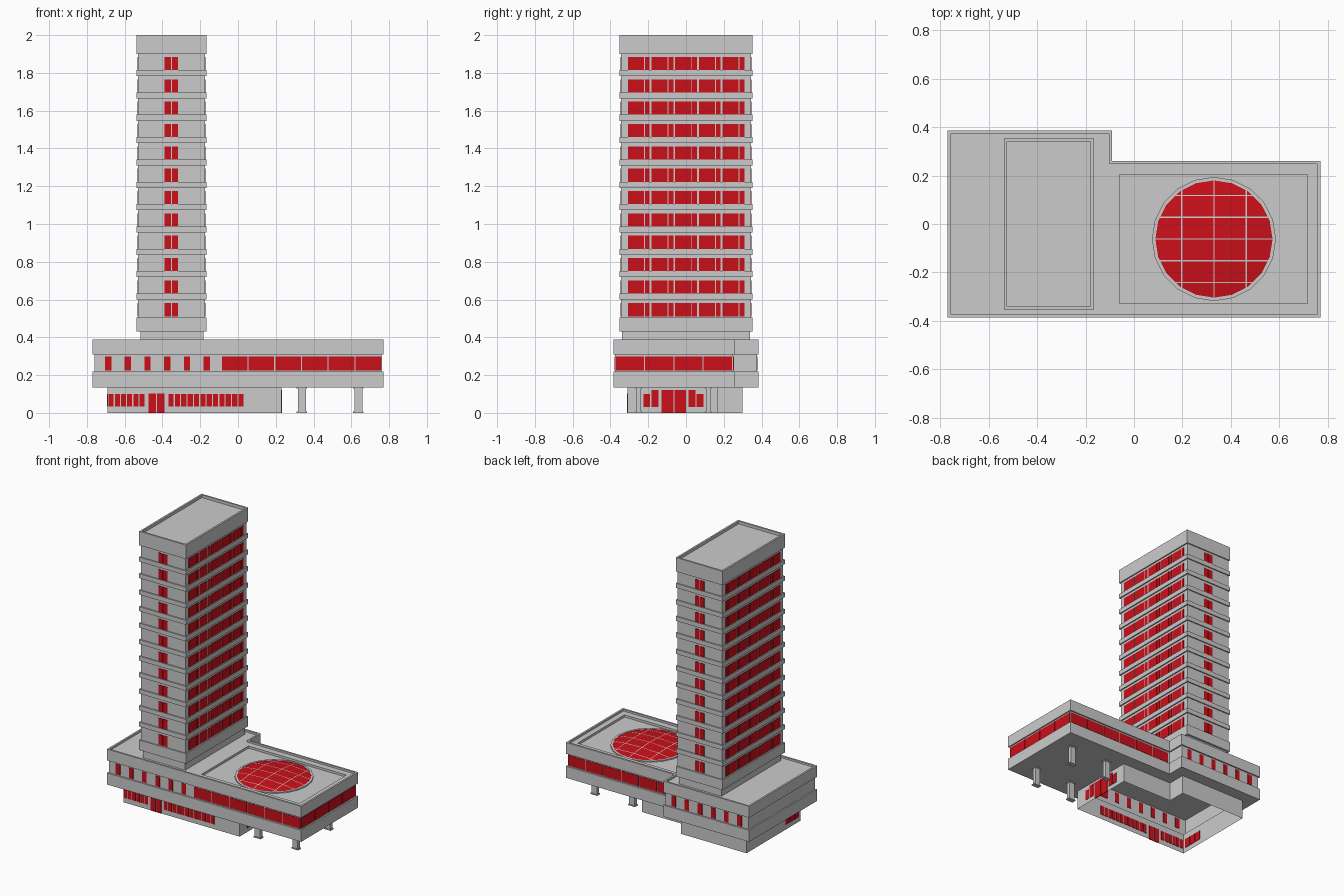
import bpy, bmesh, math

if "Cube" in bpy.data.objects:
    bpy.data.objects.remove(bpy.data.objects["Cube"])

red = bpy.data.materials.new("red_glass")
red.diffuse_color = (0.6, 0.005, 0.01, 1)
red.use_nodes = True
red.node_tree.nodes["Principled BSDF"].inputs["Base Color"].default_value = red.diffuse_color


def finish(name, bm, mat=None):
    me = bpy.data.meshes.new(name)
    bm.to_mesh(me)
    bm.free()
    ob = bpy.data.objects.new(name, me)
    bpy.context.collection.objects.link(ob)
    if mat:
        me.materials.append(mat)
    return ob


def rect(x0, x1, y0, y1):
    return [(x0, y0), (x1, y0), (x1, y1), (x0, y1)]


def circle(cx, cy, r, n):
    return [(cx + r * math.cos(2 * math.pi * i / n), cy + r * math.sin(2 * math.pi * i / n)) for i in range(n)]


def prism(name, outline, z0, z1, hole=None, caps=True):
    """Vertical extrusion of an outline, optionally with a hole or without caps."""
    bm = bmesh.new()
    rims = ([], [])
    for loop in [outline] + ([hole] if hole else []):
        lo = [bm.verts.new((x, y, z0)) for x, y in loop]
        hi = [bm.verts.new((x, y, z1)) for x, y in loop]
        n = len(loop)
        for i in range(n):
            j = (i + 1) % n
            bm.faces.new((lo[i], lo[j], hi[j], hi[i]))
            rims[0].append(bm.edges.get((lo[i], lo[j])))
            rims[1].append(bm.edges.get((hi[i], hi[j])))
    if caps:
        for rim in rims:
            bmesh.ops.triangle_fill(bm, use_beauty=True, edges=rim, normal=(0, 0, 1))
    bmesh.ops.recalc_face_normals(bm, faces=bm.faces[:])
    return finish(name, bm)


def boxes(name, bounds, mat=None):
    """Several boxes (x0, x1, y0, y1, z0, z1) in one object."""
    bm = bmesh.new()
    for x0, x1, y0, y1, z0, z1 in bounds:
        vs = bmesh.ops.create_cube(bm, size=1)["verts"]
        for v in vs:
            v.co = (x1 if v.co.x > 0 else x0, y1 if v.co.y > 0 else y0, z1 if v.co.z > 0 else z0)
    return finish(name, bm, mat)


T = 0.003  # half thickness of a glass pane


def facing_y(y, x0, x1, z0, z1):
    return (x0, x1, y - T, y + T, z0, z1)


def facing_x(x, y0, y1, z0, z1):
    return (x - T, x + T, y0, y1, z0, z1)


def split(a, b, n, gap):
    w = (b - a + gap) / n
    return [(a + i * w, a + (i + 1) * w - gap) for i in range(n)]


def podium(d):
    """L-shaped podium outline inset by d."""
    return [(-.77 + d, -.385 + d), (.77 - d, -.385 + d), (.77 - d, .26 - d),
            (-.09 - d, .26 - d), (-.09 - d, .385 - d), (-.77 + d, .385 - d)]


# Ground floor: open shell with glazing
ground = [(-.69, -.31), (.23, -.31), (.23, .17), (-.17, .17), (-.17, .30), (-.69, .30)]
prism("ground_floor_walls", ground, 0, .137, caps=False)
panes = [facing_y(-.31, a, b, .035, .10)
         for a, b in split(-.685, -.495, 6, .006) + split(-.368, .03, 12, .006)]
panes += [facing_y(-.31, a, b, 0, .103) for a, b in split(-.473, -.39, 2, .005)]
panes += [facing_x(-.69, a, b, .035, .10) for a, b in split(-.29, -.14, 3, .006)]
for a, b, z0, z1 in [(-.226, -.19, .03, .10), (-.183, -.145, .03, .12), (-.13, -.067, 0, .12),
                     (-.062, .0, 0, .12), (.012, .05, .03, .12), (.056, .092, .03, .10)]:
    panes.append(facing_x(.23, a, b, z0, z1))
boxes("ground_floor_glass", panes, red)

# Columns under the wing, with slim feet and heads
cols = []
for cx in (.338, .637):
    for cy in (-.25, .118):
        for w, z0, z1 in ((.021, 0, .137), (.027, 0, .008), (.027, .128, .137)):
            cols.append((cx - w, cx + w, cy - w * .62, cy + w * .62, z0, z1))
boxes("columns", cols)

# Podium: hollow lower band, window wall, upper band with roof rim
prism("podium_underside", podium(0), .135, .145, hole=ground)
prism("podium_lower_band", podium(0), .145, .218, hole=podium(.01))
prism("podium_window_wall", podium(.01), .215, .312, caps=False)
prism("podium_upper_band", podium(0), .308, .36)
prism("podium_roof_rim", podium(0), .36, .389, hole=podium(.013))
prism("podium_roof", podium(.013), .36, .376, hole=rect(-.06, .717, -.328, .204))

Z0, Z1 = .224, .298
panes = []
for i in range(6):
    x = -.705 + i * .1045
    panes.append(facing_y(-.375, x, x + .034, Z0, Z1))
    panes.append(facing_y(.375, x, x + .034, Z0, Z1))
for a, b in split(-.085, .757, 6, .006):
    panes += [facing_y(-.375, a, b, Z0, Z1), facing_y(.25, a, b, Z0, Z1)]
panes += [facing_x(.76, a, b, Z0, Z1) for a, b in split(-.372, .243, 4, .006)]
boxes("podium_glass", panes, red)

# Skylight: low faceted dome with a grid of panes
CX, CY, R = .33, -.062, .242
prism("skylight_curb", circle(CX, CY, .256, 20), .36, .368, hole=circle(CX, CY, R, 20))


def dome(name, lift, gap, mat=None):
    bm = bmesh.new()
    bm.faces.new([bm.verts.new((x, y, 0)) for x, y in circle(0, 0, R, 20)])
    lines = [((1, 0, 0), i * .133) for i in (-1, 0, 1)] + [((0, 1, 0), i * .09) for i in (-2, -1, 0, 1, 2)]
    for n, d in lines:
        for s in (-gap, gap):
            bmesh.ops.bisect_plane(bm, geom=bm.verts[:] + bm.edges[:] + bm.faces[:],
                                   plane_co=[c * (d + s) for c in n], plane_no=n)
    if mat:
        bars = []
        for f in bm.faces:
            c = f.calc_center_median()
            if any(abs(c.x * n[0] + c.y * n[1] - d) < gap for n, d in lines):
                bars.append(f)
        bmesh.ops.delete(bm, geom=bars, context='FACES')
    for v in bm.verts:
        r2 = (v.co.x ** 2 + v.co.y ** 2) / R ** 2
        v.co = (v.co.x + CX, v.co.y + CY, .364 + lift + .019 * (1 - r2))
    return finish(name, bm, mat)


dome("skylight_frame", 0, .0025)
dome("skylight_glass", .002, .0025, red)

# Tower: neck, walls, floor bands and roof rim
X0, X1, Y = -.537, -.166, .353
prism("tower_neck", rect(-.517, -.182, -.338, .338), .37, .44)
prism("tower_walls", rect(-.529, -.175, -.345, .345), .44, 1.91)
STEP = .1183
bands = [(X0, X1, -Y, Y, .432, .504)]
bands += [(X0, X1, -Y, Y, .60 + i * STEP, .632 + i * STEP) for i in range(11)]
boxes("tower_floor_bands", bands)
prism("tower_top_band", rect(X0, X1, -Y, Y), 1.90, 1.98)
prism("tower_roof_rim", rect(X0, X1, -Y, Y), 1.98, 2.0,
      hole=rect(X0 + .013, X1 - .013, -Y + .013, Y - .013))

panes = []
for i in range(12):
    z0, z1 = .510 + i * STEP, .583 + i * STEP
    for y in (-.345, .345):
        panes += [facing_y(y, a, b, z0, z1) for a, b in split(-.388, -.317, 2, .005)]
    for x in (-.529, -.175):
        for k in range(5):
            y = -.308 + k * .1255
            panes += [facing_x(x, y, y + .085, z0, z1), facing_x(x, y + .090, y + .115, z0, z1)]
boxes("tower_glass", panes, red)
